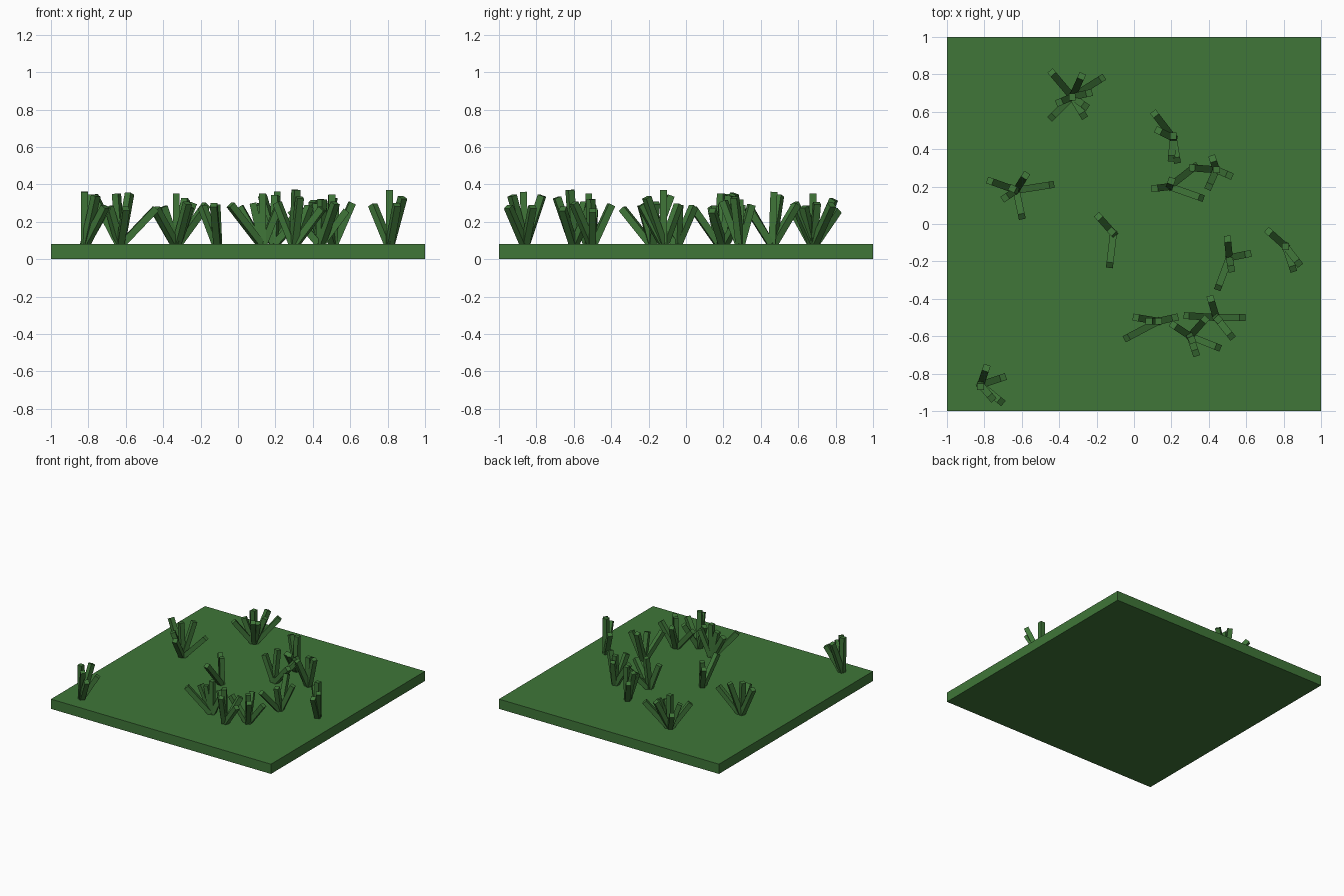
import bpy
import bmesh
from math import atan2, hypot
from mathutils import Matrix, Vector

# Remove the default object
default = bpy.data.objects.get("Cube")
if default:
    bpy.data.objects.remove(default, do_unlink=True)

GROUND_TOP = 0.08
BLADE_WIDTH = 0.037
ROOT_DEPTH = 0.01


def make_material(name, colour):
    material = bpy.data.materials.new(name)
    material.use_nodes = True
    material.diffuse_color = colour
    shader = next(n for n in material.node_tree.nodes if n.type == 'BSDF_PRINCIPLED')
    shader.inputs["Base Color"].default_value = colour
    shader.inputs["Roughness"].default_value = 0.9
    return material


grass_green = make_material("grass green", (0.05, 0.18, 0.04, 1))


def add_box(bm, size, placement):
    """Add a box of the given size, standing on the origin of its placement."""
    lift = Matrix.Translation((0, 0, size[2] / 2))
    scale = Matrix.Diagonal((*size, 1))
    bmesh.ops.create_cube(bm, size=1, matrix=placement @ lift @ scale)


def finish_object(bm, name):
    mesh = bpy.data.meshes.new(name)
    bm.to_mesh(mesh)
    bm.free()
    mesh.materials.append(grass_green)
    part = bpy.data.objects.new(name, mesh)
    bpy.context.scene.collection.objects.link(part)
    return part


def plant_tuft(name, root, *tips):
    """Fan square blades from one root to tips; all values are in hundredths."""
    base = Vector((root[0] / 100, root[1] / 100, GROUND_TOP - ROOT_DEPTH))
    bm = bmesh.new()
    for tip in tips:
        reach = Vector(tip) / 100 - base
        turn = Matrix.Rotation(atan2(reach.y, reach.x), 4, 'Z')
        lean = Matrix.Rotation(atan2(hypot(reach.x, reach.y), reach.z), 4, 'Y')
        placement = Matrix.Translation(base) @ turn @ lean
        add_box(bm, (BLADE_WIDTH, BLADE_WIDTH, reach.length), placement)
    finish_object(bm, name)


# Square slab of ground
slab = bmesh.new()
add_box(slab, (2, 2, GROUND_TOP), Matrix.Identity(4))
finish_object(slab, "ground_slab")

# Tufts along the back
plant_tuft("back_left_tuft", (-33, 68),
           (-44, 81, 26), (-28, 79, 32), (-17, 78, 29), (-44, 57, 27),
           (-27, 58, 30), (-40, 65, 28), (-24, 70, 30), (-26, 63, 28),
           (-33, 68, 35))
plant_tuft("back_middle_tuft", (21, 46),
           (11, 59, 29), (13, 50, 34), (20, 35, 26), (23, 34, 26),
           (21, 47, 36))

# Tufts across the middle
plant_tuft("middle_tuft", (19, 20),
           (33, 31, 26), (36, 14, 26), (11, 19, 29), (20, 23, 34))
plant_tuft("middle_right_tuft", (44, 29),
           (42, 35, 29), (51, 26, 33), (40, 20, 31), (31, 30, 28),
           (44, 29, 32))
plant_tuft("middle_left_tuft", (-63, 18),
           (-77, 23, 34), (-58, 26, 35), (-44, 21, 27), (-69, 14, 28),
           (-60, 4, 27), (-65, 19, 35))
plant_tuft("centre_tuft", (-11, -5),
           (-19, 4, 28), (-13, -22, 29), (-12, -4, 29))
plant_tuft("centre_right_tuft", (51, -18),
           (50, -8, 34), (61, -16, 30), (52, -24, 29), (45, -34, 27))
plant_tuft("far_right_tuft", (81, -12),
           (72, -4, 29), (81, -12, 37), (85, -24, 29), (88, -21, 33))

# Tufts along the front
plant_tuft("front_middle_tuft", (13, -52),
           (1, -50, 28), (-4, -61, 29), (8, -52, 30), (22, -50, 29),
           (13, -52, 35))
plant_tuft("front_right_tuft", (44, -50),
           (41, -40, 29), (28, -49, 26), (58, -50, 26), (52, -60, 30),
           (45, -51, 32))
plant_tuft("front_centre_tuft", (30, -60),
           (38, -51, 28), (21, -54, 30), (45, -66, 27), (33, -69, 33),
           (31, -62, 37))
plant_tuft("front_left_tuft", (-82, -86),
           (-79, -77, 34), (-70, -82, 28), (-71, -95, 28), (-76, -93, 34),
           (-82, -87, 36))
